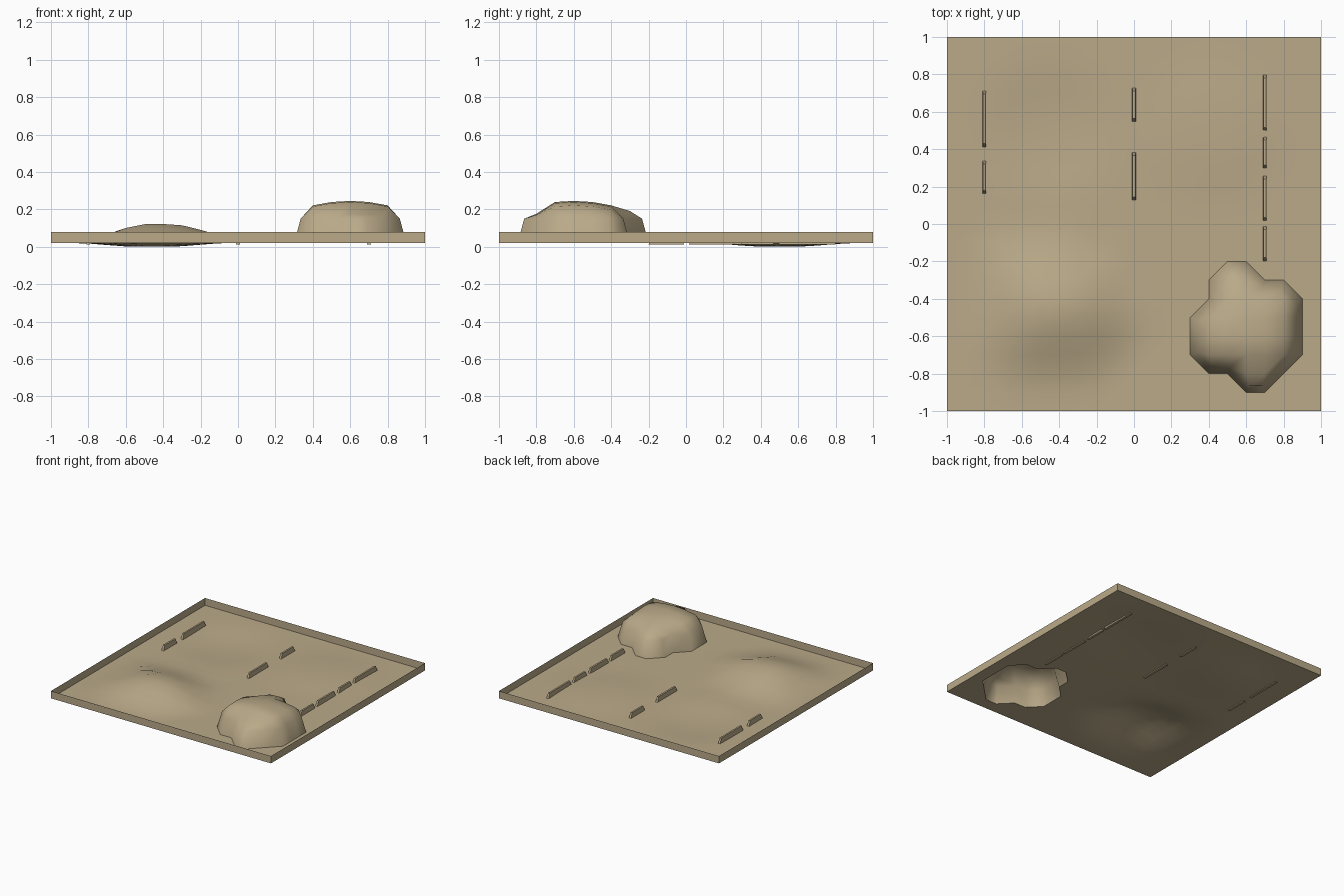
import bpy, bmesh, math
from mathutils import Vector
from mathutils.geometry import intersect_point_line

if "Cube" in bpy.data.objects:
    bpy.data.objects.remove(bpy.data.objects["Cube"])

FLOOR, RIM = 0.02, 0.08

sand = bpy.data.materials.new("sand_tan")
sand.diffuse_color = (0.49, 0.40, 0.25, 1)
sand.use_nodes = True
sand.node_tree.nodes["Principled BSDF"].inputs["Base Color"].default_value = sand.diffuse_color

# Outlines in tenths of a unit, on the floor grid
ROCK = [(5, -2), (6, -2), (7, -3), (8, -3), (9, -4), (9, -7), (8, -8), (7, -9), (6, -9),
        (5, -8), (4, -8), (3, -7), (3, -5), (4, -4), (4, -3)]
HILL = [(-8, 0), (-3, 0), (-2, -1), (-1, -1), (0, -2), (0, -3), (1, -4), (1, -6), (0, -7),
        (-1, -8), (-2, -9), (-7, -9), (-9, -7), (-9, -1)]


def scaled(pts):
    return [Vector((x / 10, y / 10)) for x, y in pts]


def inside(p, poly):
    hit = False
    for a, b in zip(poly, poly[1:] + poly[:1]):
        if (a.y > p.y) != (b.y > p.y) and p.x < a.x + (p.y - a.y) * (b.x - a.x) / (b.y - a.y):
            hit = not hit
    return hit


def edge_distance(p, poly):
    best = 9
    for a, b in zip(poly, poly[1:] + poly[:1]):
        t = max(0, min(1, (p - a).dot(b - a) / (b - a).length_squared))
        best = min(best, (p - a - (b - a) * t).length)
    return best


def smooth(t):
    t = max(0, min(1, t))
    return t * t * (3 - 2 * t)


rock, hill = scaled(ROCK), scaled(HILL)


def height(p):
    # steep boulder with a rounded top
    d = edge_distance(p, rock)
    if d > 0.001 and inside(p, rock):
        if d < 0.05:
            return 0.15
        r = (p - Vector((0.6, -0.6))).length
        return 0.245 - 0.6 * r * r - (0.045 if p.y < -0.75 else 0)
    # low mound with a short ridge
    d = edge_distance(p, hill)
    if d > 0.001 and inside(p, hill):
        r = (p - Vector((max(-0.47, min(-0.37, p.x)), -0.45))).length
        return FLOOR + 0.105 * smooth(d / (d + r))
    # shallow hollow and slight swelling at the back
    hollow = smooth((0.42 - (p - Vector((-0.46, 0.5))).length) / 0.34)
    swell = smooth((0.45 - (p - Vector((0.42, 0.5))).length) / 0.35)
    return FLOOR - 0.02 * hollow + 0.015 * swell


def finish(name, bm):
    me = bpy.data.meshes.new(name)
    bm.to_mesh(me)
    bm.free()
    me.materials.append(sand)
    ob = bpy.data.objects.new(name, me)
    bpy.context.collection.objects.link(ob)
    return ob


# Terrain floor: one grid sheet with boulder, mound and hollow
bm = bmesh.new()
bmesh.ops.create_grid(bm, x_segments=20, y_segments=20, size=1)
at = {(round(v.co.x * 10), round(v.co.y * 10)): v for v in bm.verts}
for outline in (ROCK, HILL):
    for a, b in zip(outline, outline[1:] + outline[:1]):
        steps = max(abs(b[0] - a[0]), abs(b[1] - a[1]))
        dx, dy = (b[0] - a[0]) // steps, (b[1] - a[1]) // steps
        if dx and dy:
            for i in range(steps):
                v1 = at[(a[0] + dx * i, a[1] + dy * i)]
                v2 = at[(a[0] + dx * (i + 1), a[1] + dy * (i + 1))]
                bmesh.ops.connect_verts(bm, verts=[v1, v2])
region = [f for f in bm.faces if inside(f.calc_center_median().xy, rock)]
bmesh.ops.inset_region(bm, faces=region, thickness=0.035, depth=0, use_even_offset=True)
for v in bm.verts:
    v.co.z = height(v.co.xy)
for f in bm.faces:
    f.smooth = True
terrain = finish("terrain_floor", bm)
bpy.context.view_layer.objects.active = terrain
terrain.select_set(True)
bpy.ops.object.shade_smooth_by_angle(angle=math.radians(50))
terrain.select_set(False)

# Thin rim around the floor
bm = bmesh.new()
corners = [(-1, -1), (1, -1), (1, 1), (-1, 1)]
low = [bm.verts.new((x, y, FLOOR)) for x, y in corners]
high = [bm.verts.new((x, y, RIM)) for x, y in corners]
for i in range(4):
    j = (i + 1) % 4
    bm.faces.new((low[i], low[j], high[j], high[i]))
finish("rim_walls", bm)

# Low barrier bars with sloped ends: x, start y, end y
BARS = [(-0.8, 0.16, 0.34), (-0.8, 0.41, 0.715), (0, 0.125, 0.385), (0, 0.545, 0.73),
        (0.7, -0.2, -0.01), (0.7, 0.015, 0.26), (0.7, 0.295, 0.47), (0.7, 0.495, 0.8)]
for n, (x, y0, y1) in enumerate(BARS, 1):
    bm = bmesh.new()
    bmesh.ops.create_cube(bm, size=1)
    for v in bm.verts:
        top = v.co.z > 0
        cut = 0.02 if top else 0
        v.co = Vector((x + math.copysign(0.007 if top else 0.01, v.co.x),
                       y1 - cut if v.co.y > 0 else y0 + cut,
                       0.06 if top else 0.012))
    finish("barrier_bar_%d" % n, bm)
